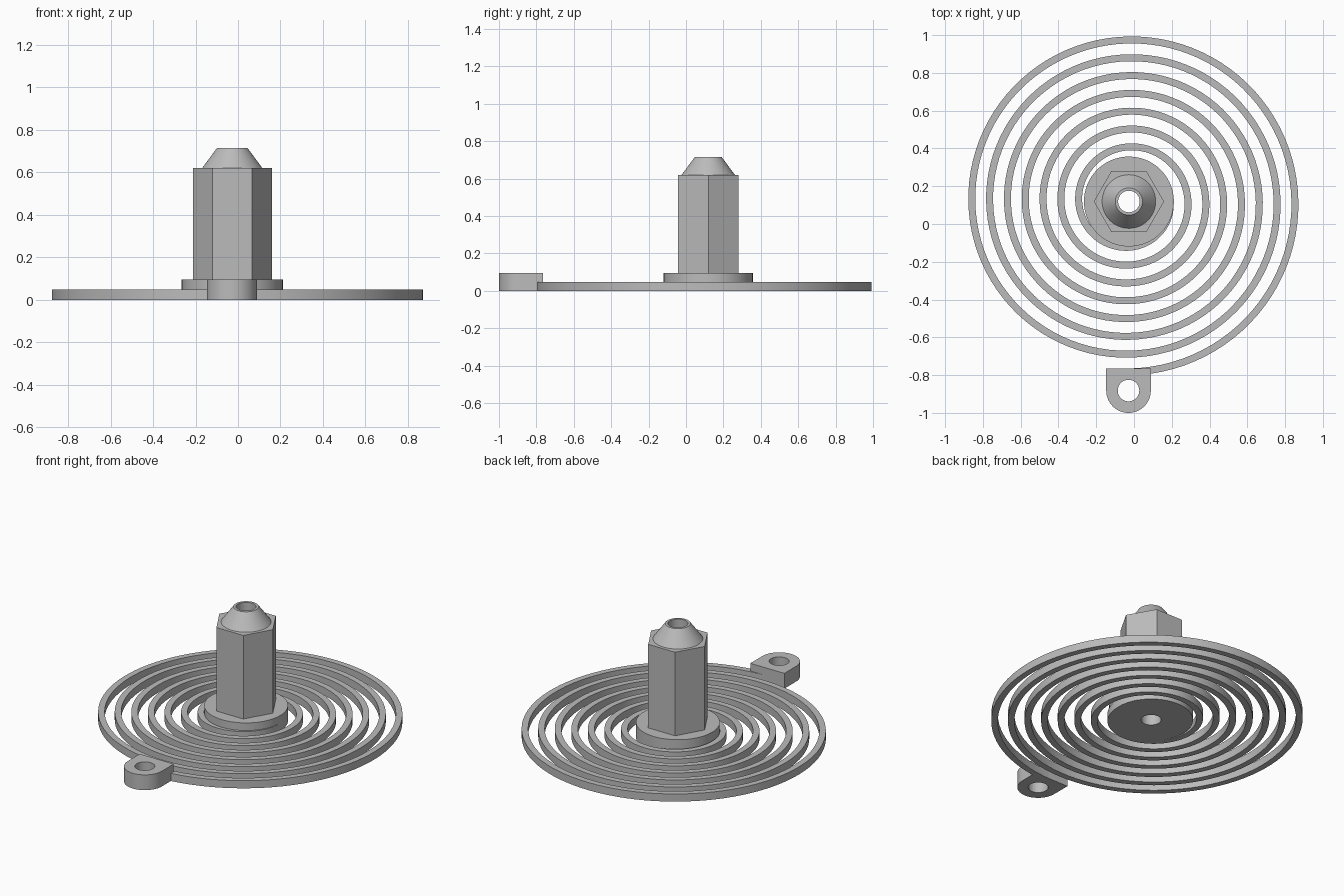
import bpy, bmesh, math
from mathutils import Vector

cube = bpy.data.objects.get("Cube")
if cube:
    bpy.data.objects.remove(cube, do_unlink=True)

HUB = Vector((-0.027, 0.119))
TAB = Vector((-0.029, -0.882))
BORE = 0.057

grey = bpy.data.materials.new("plain grey")
grey.use_nodes = True
colour = (0.5, 0.5, 0.5, 1)
grey.diffuse_color = colour
bsdf = grey.node_tree.nodes["Principled BSDF"]
bsdf.inputs["Base Color"].default_value = colour
bsdf.inputs["Roughness"].default_value = 0.6


def finish(name, bm):
    bmesh.ops.recalc_face_normals(bm, faces=bm.faces)
    mesh = bpy.data.meshes.new(name)
    bm.to_mesh(mesh)
    bm.free()
    mesh.materials.append(grey)
    obj = bpy.data.objects.new(name, mesh)
    bpy.context.collection.objects.link(obj)
    bpy.ops.object.select_all(action="DESELECT")
    obj.select_set(True)
    bpy.context.view_layer.objects.active = obj
    bpy.ops.object.shade_smooth_by_angle(angle=math.radians(30))
    return obj


def arc(centre, radius, count, start=0.0, sweep=math.tau):
    return [centre + radius * Vector((math.cos(start + sweep * i / count),
                                      math.sin(start + sweep * i / count)))
            for i in range(count)]


def raise_faces(bm, height):
    ext = bmesh.ops.extrude_face_region(bm, geom=bm.faces[:])
    verts = [g for g in ext["geom"] if isinstance(g, bmesh.types.BMVert)]
    bmesh.ops.translate(bm, verts=verts, vec=(0, 0, height))


def plate(name, outlines, bottom, top):
    """Extruded flat shape; outlines after the first are holes."""
    bm = bmesh.new()
    for points in outlines:
        vs = [bm.verts.new((p.x, p.y, bottom)) for p in points]
        for a, b in zip(vs, vs[1:] + vs[:1]):
            bm.edges.new((a, b))
    bmesh.ops.triangle_fill(bm, edges=bm.edges[:], use_beauty=True,
                            normal=(0, 0, 1))
    raise_faces(bm, top - bottom)
    return finish(name, bm)


# Round base flange and hexagonal post, both bored through
bore = arc(HUB, BORE, 48)
plate("base_flange", [arc(HUB, 0.238, 96), bore], 0, 0.096)
plate("hex_post", [arc(HUB, 0.186, 6), bore], 0.096, 0.62)

# Tapered tip around the bore
bm = bmesh.new()
rings = []
for radius, z in ((BORE, 0.62), (0.142, 0.62), (0.072, 0.715), (BORE, 0.715)):
    rings.append([bm.verts.new((p.x, p.y, z)) for p in arc(HUB, radius, 48)])
for low, high in zip(rings, rings[1:] + rings[:1]):
    for i in range(48):
        j = (i + 1) % 48
        bm.faces.new((low[i], low[j], high[j], high[i]))
finish("tapered_tip", bm)

# Flat spiral spring, winding clockwise outward from the flange to the tab
TURNS, STEPS, WIDTH = 7.25, 96, 0.037
count = int(TURNS * STEPS)
bm = bmesh.new()
previous = None
for i in range(count + 1):
    t = i / count
    angle = -math.tau * TURNS * t
    outer = 0.237 + (0.921 - 0.237) * t
    ray = Vector((math.cos(angle), math.sin(angle)))
    pair = [bm.verts.new((*(HUB + ray * r), 0)) for r in (outer - WIDTH, outer)]
    if previous:
        bm.faces.new((previous[0], previous[1], pair[1], pair[0]))
    previous = pair
raise_faces(bm, 0.048)
finish("spiral_spring", bm)

# Mounting tab: square toward the spring, round outside, with a hole
R = 0.118
outline = arc(TAB, R, 32, math.pi, math.pi)
outline += [TAB + Vector((R, 0)), TAB + Vector((R, R)), TAB + Vector((-R, R))]
plate("mounting_tab", [outline, arc(TAB, BORE, 48)], 0, 0.096)
